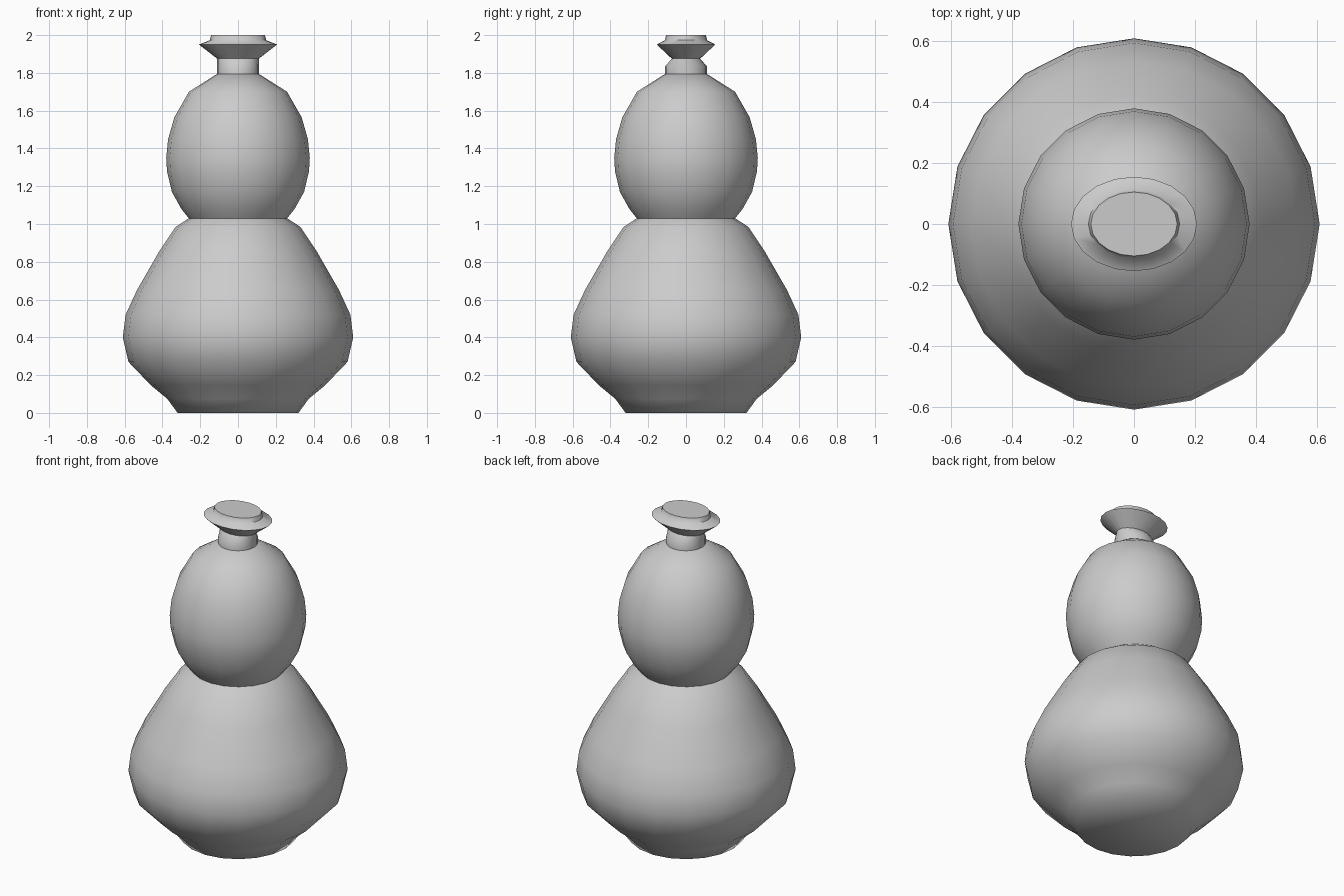
import bpy, bmesh, math

if "Cube" in bpy.data.objects:
    bpy.data.objects.remove(bpy.data.objects["Cube"])

SIDES = 20


def lathe(name, rings, angle):
    """Loft elliptical rings (x radius, y radius, z) into a closed body."""
    bm = bmesh.new()
    loops = []
    for rx, ry, z in rings:
        loops.append([bm.verts.new((rx * math.cos(i * math.tau / SIDES),
                                    ry * math.sin(i * math.tau / SIDES), z))
                      for i in range(SIDES)])
    for lo, hi in zip(loops, loops[1:]):
        for i in range(SIDES):
            j = (i + 1) % SIDES
            bm.faces.new((lo[i], lo[j], hi[j], hi[i]))
    bm.faces.new(loops[0][::-1])
    bm.faces.new(loops[-1])
    mesh = bpy.data.meshes.new(name)
    bm.to_mesh(mesh)
    bm.free()
    obj = bpy.data.objects.new(name, mesh)
    bpy.context.collection.objects.link(obj)
    bpy.ops.object.select_all(action='DESELECT')
    bpy.context.view_layer.objects.active = obj
    obj.select_set(True)
    bpy.ops.object.shade_smooth_by_angle(angle=math.radians(angle))
    return obj


# Double-bulbed body: foot, lower bulb, waist, upper bulb, shoulder
body = [(.32, 0), (.375, .075), (.46, .145), (.58, .27), (.61, .40),
        (.595, .52), (.535, .65), (.42, .85), (.33, .985), (.26, 1.03),
        (.30, 1.08), (.35, 1.17), (.376, 1.28), (.38, 1.35), (.37, 1.45),
        (.337, 1.565), (.26, 1.70), (.11, 1.795)]
lathe("gourd_body", [(r, r, z) for r, z in body], 95)

# Neck: round at the shoulder, pinched to an oval under the lip;
# flared oval lip and raised flat top
lathe("neck_and_lip", [(.11, .11, 1.785), (.11, .11, 1.835),
                       (.11, .075, 1.875), (.207, .155, 1.95),
                       (.15, .112, 1.973), (.142, .105, 2.0)], 50)
